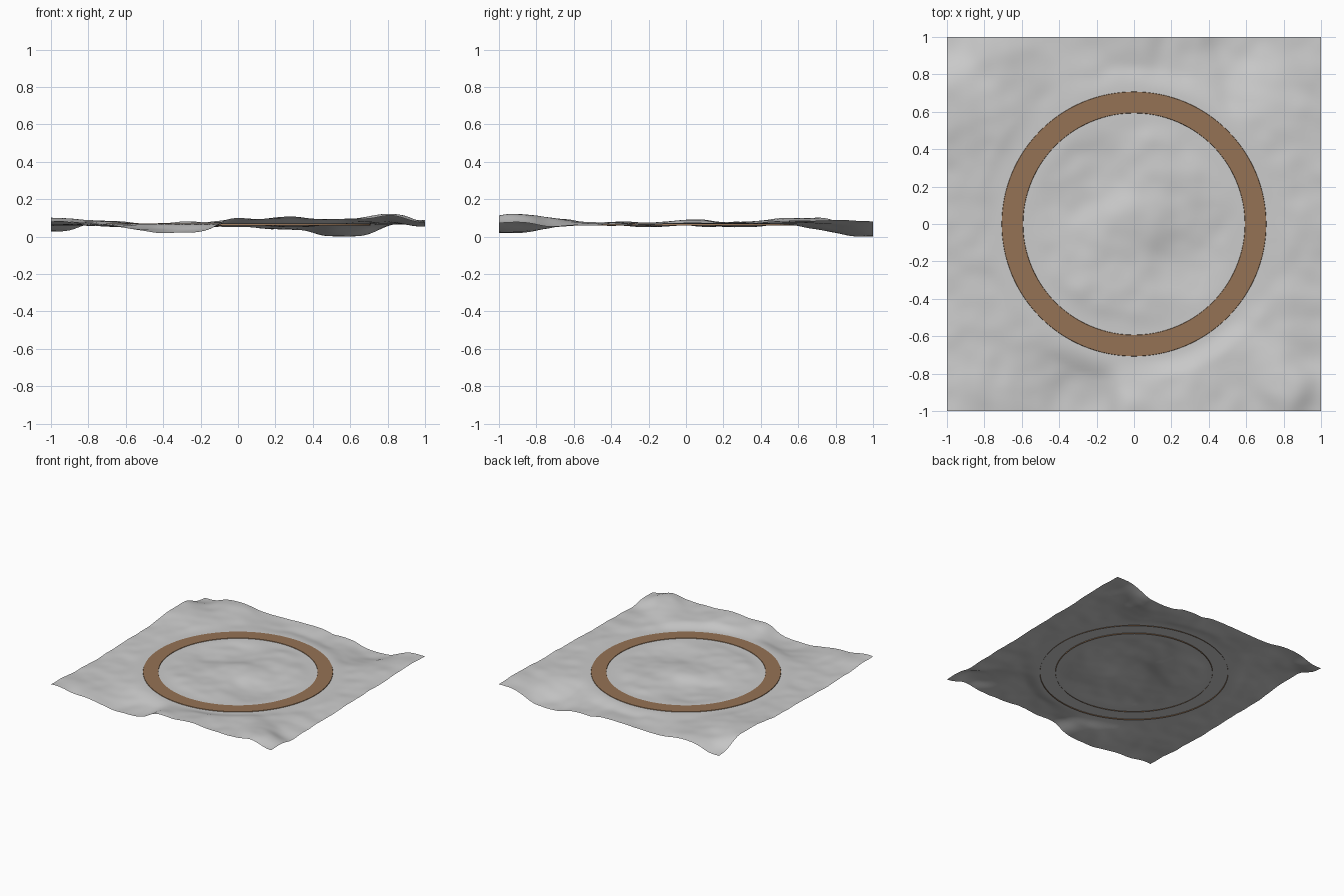
import bpy, bmesh, math
from mathutils import Vector, noise

if "Cube" in bpy.data.objects:
    bpy.data.objects.remove(bpy.data.objects["Cube"])

LEVEL = 0.075      # height of the track bed
N = 100            # terrain grid resolution

# guiding heights (x, y, z) for hills and hollows
GUIDES = [(-1, -1, .09), (-.75, -1, .065), (-.4, -1, .03), (-.22, -1, .03), (0, -1, .11),
          (.25, -1, .115), (.55, -1, .10), (.82, -.88, .135), (1, -1, .08), (1, -.7, .06),
          (1, -.3, .07), (1, 0, .08), (1, .4, .085), (1, .75, .095), (1, 1, .09),
          (.56, 1, .005), (.25, 1, .05), (0, 1, .07), (-.4, 1, .06), (-.7, .9, .09),
          (-1, 1, .035), (-1, .65, .115), (-1, .2, .08), (-1, -.4, .07),
          (0, 0, .10), (-.25, .2, .06), (.25, -.2, .06), (.2, .3, .085), (-.2, -.3, .085)]


def smoothstep(a, b, t):
    t = max(0, min(1, (t - a) / (b - a)))
    return t * t * (3 - 2 * t)


def height(x, y):
    total = weight = 0
    for gx, gy, gz in GUIDES:
        w = 1 / ((x - gx) ** 2 + (y - gy) ** 2 + .006) ** 1.5
        total += w * gz
        weight += w
    z = total / weight
    z += .010 * noise.noise(Vector((x * 4, y * 4, 3)))
    z += .005 * noise.noise(Vector((x * 9, y * 9, 7)))
    # flatten the ground beside the track
    k = smoothstep(.07, .2, abs(math.hypot(x, y) - .65))
    return LEVEL + (z - LEVEL) * k


def finish(bm, name):
    me = bpy.data.meshes.new(name)
    bm.to_mesh(me)
    bm.free()
    ob = bpy.data.objects.new(name, me)
    bpy.context.collection.objects.link(ob)
    return ob


# rolling ground sheet
bm = bmesh.new()
bmesh.ops.create_grid(bm, x_segments=N, y_segments=N, size=1)
for v in bm.verts:
    v.co.z = height(v.co.x, v.co.y)
low = min(v.co.z for v in bm.verts)
for v in bm.verts:
    v.co.z -= low
for f in bm.faces:
    f.smooth = True
finish(bm, "terrain")

# circular track: shallow raised strip with edges sunk into the ground
bm = bmesh.new()
profile = [(.59, -.007), (.594, .004), (.706, .004), (.71, -.007)]
pts = [bm.verts.new((r, 0, LEVEL - low + z)) for r, z in profile]
edges = [bm.edges.new(p) for p in zip(pts, pts[1:])]
bmesh.ops.spin(bm, geom=pts + edges, cent=(0, 0, 0), axis=(0, 0, 1),
               angle=math.tau, steps=128, use_merge=True)
bmesh.ops.remove_doubles(bm, verts=bm.verts, dist=1e-5)
bmesh.ops.recalc_face_normals(bm, faces=bm.faces)
top = max(bm.faces, key=lambda f: f.calc_area())
if top.normal.z < 0:
    bmesh.ops.reverse_faces(bm, faces=bm.faces)
track = finish(bm, "track")
mat = bpy.data.materials.new("dirt")
mat.diffuse_color = (.30, .17, .09, 1)
mat.use_nodes = True
mat.node_tree.nodes["Principled BSDF"].inputs["Base Color"].default_value = mat.diffuse_color
track.data.materials.append(mat)
